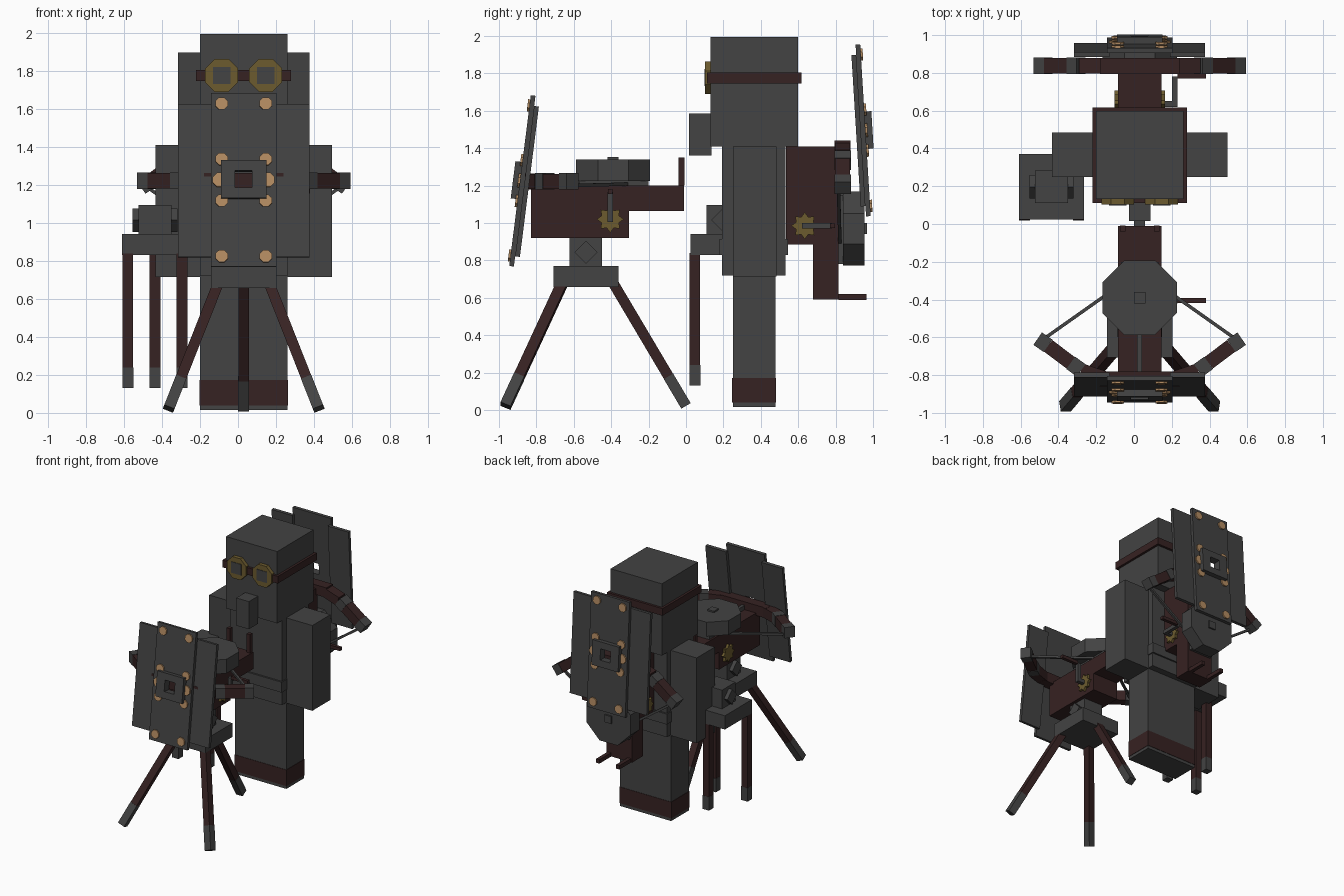
import bpy, bmesh, math
from mathutils import Matrix, Vector

if "Cube" in bpy.data.objects:
    bpy.data.objects.remove(bpy.data.objects["Cube"])

CX = 0.03  # symmetry plane of the figure and both crossbow turrets


def material(name, rgb):
    m = bpy.data.materials.new(name)
    m.diffuse_color = (*rgb, 1)
    m.use_nodes = True
    m.node_tree.nodes["Principled BSDF"].inputs["Base Color"].default_value = m.diffuse_color
    return m


GREY = material("dark_grey", (0.056, 0.056, 0.056))
BROWN = material("dark_red_brown", (0.037, 0.016, 0.016))
GOLD = material("dull_gold", (0.150, 0.105, 0.028))
COPPER = material("copper", (0.456, 0.262, 0.122))
ID = Matrix.Identity(4)


def finish(name, bm, mat, M=ID):
    bmesh.ops.recalc_face_normals(bm, faces=bm.faces)
    me = bpy.data.meshes.new(name)
    bm.to_mesh(me)
    bm.free()
    me.transform(M)
    me.materials.append(mat)
    ob = bpy.data.objects.new(name, me)
    bpy.context.collection.objects.link(ob)
    return ob


def box(name, x, y, z, mat, M=ID):
    """Box from (min, max) ranges."""
    bm = bmesh.new()
    size = Matrix.Diagonal((x[1] - x[0], y[1] - y[0], z[1] - z[0], 1))
    mid = Matrix.Translation([(a + b) / 2 for a, b in (x, y, z)])
    bmesh.ops.create_cube(bm, size=1, matrix=mid @ size)
    return finish(name, bm, mat, M)


def beam(name, a, b, w, h, mat, M=ID):
    """Square bar between two points, w wide and h high."""
    a, b = Vector(a), Vector(b)
    d = (b - a).normalized()
    up = Vector((0, 0, 1)) if abs(d.z) < 0.7 else Vector((0, 1, 0))
    s = d.cross(up).normalized()
    u = s.cross(d)
    R = Matrix((s, u, d)).transposed().to_4x4()
    bm = bmesh.new()
    bmesh.ops.create_cube(bm, size=1, matrix=Matrix.Translation((a + b) / 2) @ R
                          @ Matrix.Diagonal((w, h, (b - a).length, 1)))
    return finish(name, bm, mat, M)


def prism(name, radii, n, centre, depth, axis, mat, M=ID, turn=0.5):
    """Prism with n corners; radii cycle round the outline (used for gear teeth)."""
    bm = bmesh.new()
    pts = []
    for i in range(n):
        t, r = 2 * math.pi * (i + turn) / n, radii[i % len(radii)]
        pts.append(bm.verts.new((r * math.cos(t), r * math.sin(t), -depth / 2)))
    f = bm.faces.new(pts)
    top = bmesh.ops.extrude_face_region(bm, geom=[f])["geom"]
    bmesh.ops.translate(bm, vec=(0, 0, depth), verts=[v for v in top if isinstance(v, bmesh.types.BMVert)])
    R = {"x": Matrix.Rotation(math.pi / 2, 4, "Y"), "y": Matrix.Rotation(math.pi / 2, 4, "X"), "z": ID}[axis]
    return finish(name, bm, mat, M @ Matrix.Translation(centre) @ R)


def frame(name, hx, hz, hole, y, mat, M):
    """Plate with a square hole, made of four bars."""
    box(name + "_top", (-hx, hx), y, (hole, hz), mat, M)
    box(name + "_bottom", (-hx, hx), y, (-hz, -hole), mat, M)
    box(name + "_left", (-hx, -hole), y, (-hole, hole), mat, M)
    box(name + "_right", (hole, hx), y, (-hole, hole), mat, M)


def leg(name, a, b, tip):
    """Brown leg with a grey foot covering the last fraction."""
    a, b = Vector(a), Vector(b)
    m = a.lerp(b, 1 - tip)
    beam(name, a, m, 0.056, 0.056, BROWN)
    beam(name + "_foot", m, b, 0.058, 0.058, GREY)


def stand_head(name, x, y, z):
    """Square base plate, swivel block and diamond pivots."""
    box(name + "_base", (x - 0.173, x + 0.173), (y - 0.173, y + 0.173), (z, z + 0.112), GREY)
    box(name + "_swivel", (x - 0.087, x + 0.087), (y - 0.087, y + 0.087), (z + 0.112, z + 0.265), GREY)
    prism(name + "_pivot", [0.062], 4, (x, y, z + 0.185), 0.235, "x", GREY, turn=0)


def shield(name, M):
    frame(name + "_panel", 0.173, 0.46, 0.045, (-0.0125, 0.0125), GREY, M)
    frame(name + "_port", 0.12, 0.10, 0.045, (-0.05, -0.0125), GREY, M)
    for s in (-1, 1):
        x = sorted((s * 0.16, s * 0.347))
        box(name + "_wing", x, (0.0125, 0.038), (-0.405, 0.405), GREY, M)
        for z, r in ((-0.405, 0.035), (0.405, 0.035), (-0.11, 0.035), (0.11, 0.035), (0, 0.04)):
            prism(name + "_rivet", [r], 8, (s * (0.126 if z == 0 else 0.116), -0.0155, z), 0.016, "y", COPPER, M)


def crossbow(name, M):
    """Repeating crossbow, pointing to -y before M is applied; x is relative to its centre."""
    # Stock
    box(name + "_stock", (-0.115, 0.115), (-0.83, -0.305), (0.92, 1.20), BROWN, M)
    box(name + "_stock_tail", (-0.115, 0.115), (-0.305, -0.01), (1.063, 1.20), BROWN, M)
    for s in (-1, 1):
        box(name + "_grip", sorted((s * 0.075, s * 0.105)), (-0.04, -0.008), (1.20, 1.35), BROWN, M)
        prism(name + "_gear", [0.072, 0.05], 16, (s * 0.122, -0.405, 1.02), 0.025, "x", GOLD, M, turn=0)
        # Bow limb: inner piece, joint, outer piece, tip
        p = [Vector((s * x, y, 1.222)) for x, y in ((0.19, -0.815), (0.31, -0.775), (0.365, -0.735),
                                                    (0.485, -0.645), (0.54, -0.607))]
        beam(name + "_limb_inner", p[0], p[1], 0.075, 0.082, BROWN, M)
        beam(name + "_limb_joint", p[1], p[2], 0.08, 0.088, GREY, M)
        beam(name + "_limb_outer", p[2], p[3], 0.075, 0.082, BROWN, M)
        beam(name + "_limb_tip", p[3], p[4], 0.08, 0.088, GREY, M)
        beam(name + "_string", (s * 0.51, -0.61, 1.2), (0, -0.25, 1.21), 0.018, 0.018, GREY, M)
    box(name + "_bow_centre", (-0.21, 0.21), (-0.86, -0.78), (1.18, 1.264), BROWN, M)
    box(name + "_bolt", (-0.013, 0.013), (-0.84, -0.2), (1.20, 1.235), GREY, M)
    # Eight-sided magazine
    box(name + "_magazine_plate", (-0.1, 0.1), (-0.57, -0.2), (1.20, 1.227), GREY, M)
    prism(name + "_magazine", [0.197 / math.cos(math.pi / 8)], 8, (0, -0.39, 1.282), 0.115, "z", GREY, M)
    box(name + "_magazine_knob", (-0.03, 0.03), (-0.42, -0.36), (1.33, 1.352), GREY, M)
    # Crank
    box(name + "_crank_axle", (0.11, 0.2), (-0.42, -0.39), (1.005, 1.035), GREY, M)
    box(name + "_crank_arm", (0.172, 0.2), (-0.42, -0.39), (1.005, 1.165), GREY, M)
    box(name + "_crank_handle", (0.2, 0.35), (-0.418, -0.392), (1.155, 1.182), BROWN, M)


# Figure: head, nose, body, arms, legs
W = (CX - 0.231, CX + 0.231)
box("head", W, (0.132, 0.598), (1.41, 1.995), GREY)
box("nose", (CX - 0.057, CX + 0.057), (0.016, 0.135), (1.36, 1.585), GREY)
box("robe", W, (0.192, 0.532), (0.72, 1.41), GREY)
box("belt", (W[0] - 0.008, W[1] + 0.008), (0.178, 0.545), (0.83, 0.915), GREY)
box("legs", W, (0.25, 0.478), (0.016, 0.725), GREY)
box("boot_band", (W[0] - 0.003, W[1] + 0.003), (0.247, 0.481), (0.04, 0.172), BROWN)
for s in (-1, 1):
    box("arm", sorted((CX + s * 0.231, CX + s * 0.465)), (0.25, 0.484), (0.715, 1.41), GREY)

# Goggles
box("goggle_strap", (CX - 0.25, CX + 0.25), (0.112, 0.617), (1.747, 1.805), BROWN)
for s in (-1, 1):
    gx = CX + s * 0.116
    prism("goggle_rim", [0.094], 8, (gx, 0.117, 1.777), 0.03, "y", GOLD)
    box("goggle_lens", (gx - 0.046, gx + 0.046), (0.098, 0.104), (1.732, 1.822), GREY)

# Standing turret with a spread tripod
stand_head("turret", CX, -0.535, 0.658)
crossbow("turret_crossbow", Matrix.Translation((CX, 0, 0)))
for s in (-1, 1):
    leg("turret_front_leg", (CX + s * 0.135, -0.66, 0.68), (CX + s * 0.395, -0.965, 0.022), 0.24)
leg("turret_back_leg", (CX, -0.39, 0.68), (CX, 0.0, 0.022), 0.24)
shield("turret_shield", Matrix.Translation((CX, -0.875, 1.225)) @ Matrix.Rotation(math.radians(-7.2), 4, "X"))

# Folded stand carried at the side
stand_head("spare_stand", -0.437, 0.197, 0.83)
for x, y in ((-0.58, 0.048), (-0.295, 0.048), (-0.437, 0.34)):
    leg("spare_leg", (x, y, 0.84), (x, y, 0.13), 0.155)

# Second crossbow carried upright on the back, with its shield
ON_BACK = Matrix(((1, 0, 0, CX), (0, 0, 1, -0.385), (0, -1, 0, 0.58), (0, 0, 0, 1)))
crossbow("back_crossbow", ON_BACK)
shield("back_shield", Matrix.Translation((CX, 0.947, 1.495)) @ Matrix.Rotation(math.pi, 4, "Z")
       @ Matrix.Rotation(math.radians(-3.5), 4, "X"))
